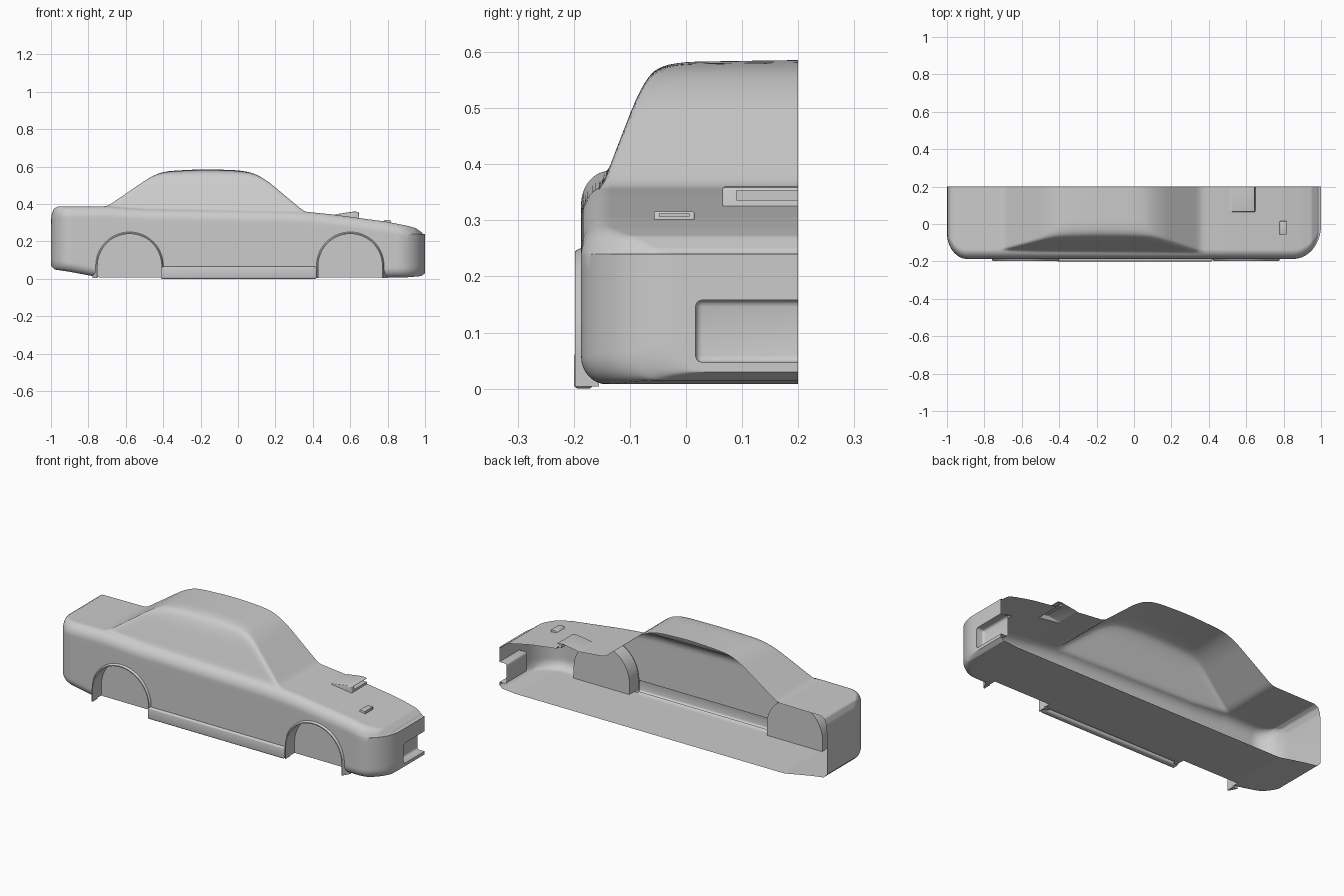
import bpy, bmesh
from math import sin, cos, pi, sqrt

if "Cube" in bpy.data.objects:
    bpy.data.objects.remove(bpy.data.objects["Cube"])


def lerp_curve(pts, x):
    if x <= pts[0][0]:
        return pts[0][1]
    for (a, b), (c, d) in zip(pts, pts[1:]):
        if x <= c:
            return b + (d - b) * (x - a) / (c - a)
    return pts[-1][1]


def soft_curve(pts, x, r):
    # rounded version of a polyline
    return sum(lerp_curve(pts, x + r * k / 4) for k in range(-4, 5)) / 9


def smin(a, b, k):
    h = max(k - abs(a - b), 0)
    return min(a, b) - h * h / (4 * k)


def loft(name, rings):
    # closed solid through a series of closed rings
    bm = bmesh.new()
    rows = [[bm.verts.new(p) for p in ring] for ring in rings]
    n = len(rows[0])
    for r, s in zip(rows, rows[1:]):
        for i in range(n):
            j = (i + 1) % n
            bm.faces.new((r[i], r[j], s[j], s[i]))
    bm.faces.new(rows[0])
    bm.faces.new(rows[-1])
    bmesh.ops.recalc_face_normals(bm, faces=bm.faces)
    me = bpy.data.meshes.new(name)
    bm.to_mesh(me)
    bm.free()
    ob = bpy.data.objects.new(name, me)
    bpy.context.collection.objects.link(ob)
    return ob


def prism(name, outline, y0, y1):
    return loft(name, [[(x, y, z) for x, z in outline] for y in (y0, y1)])


def bevel(ob, width):
    m = ob.modifiers.new("bevel", "BEVEL")
    m.width, m.segments = width, 3
    return ob


def box(name, x0, x1, y0, y1, z0, z1):
    return prism(name, [(x0, z0), (x1, z0), (x1, z1), (x0, z1)], y0, y1)


def arch(name, cx, r0, r1, y0, y1, zb):
    rings = []
    for r, y in ((r0, y0), (r1, y1)):
        ring = [(cx + r * cos(pi * i / 40), y, 0.07 + r * sin(pi * i / 40)) for i in range(41)]
        rings.append(ring + [(cx - r, y, zb), (cx + r, y, zb)])
    return loft(name, rings)


def combine(target, other, op):
    m = target.modifiers.new("bool", "BOOLEAN")
    m.object, m.operation, m.solver = other, op, "EXACT"
    other.hide_render = True
    bpy.context.view_layer.objects.active = target
    bpy.ops.object.modifier_apply(modifier=m.name)
    bpy.data.objects.remove(other)


# Profiles of the deck, underside, cabin length and cabin side
DECK = [(-1, .30), (-.997, .345), (-.985, .375), (-.965, .386), (-.7, .388), (-.5, .375),
        (.3, .362), (.38, .357), (.5, .345), (.8, .305), (.9, .285), (.95, .272),
        (.98, .25), (.993, .225), (1, .19)]
FLOOR = [(-1, .07), (-.98, .05), (-.9, .038), (-.74, .008), (.9, .008), (.98, .015), (1, .03)]
CABIN = [(-.9, .25), (-.44, .565), (-.38, .577), (-.17, .590), (.03, .580), (.12, .555),
         (.36, .355), (.5, .24)]
SIDE = [(-.187, .26), (-.165, .32), (-.1, .49), (-.075, .55), (-.045, .578), (0, .592), (.3, .605)]


def section(x):
    d = 1 - abs(x)
    rx, ry = (.15, .18) if x > 0 else (.11, .14)
    inset = ry * (1 - sqrt(max(0, 1 - ((rx - d) / rx) ** 2))) if d < rx else 0
    w = -.187 + inset
    zt, zb = lerp_curve(DECK, x), lerp_curve(FLOOR, x)
    pts = [(.3 + (w + .045 - .3) * i / 20, zb) for i in range(20)]
    for i in range(9):
        a = pi / 2 * i / 8
        pts.append((w + .045 * (1 - sin(a)), zb + .05 * (1 - cos(a))))
    lo, hi = zb + .05, zt - .06
    pts += [(w, lo + (hi - lo) * i / 14) for i in range(1, 14)]
    top = []
    for i in range(13):
        a = pi / 2 * i / 12
        top.append((w + .05 * (1 - cos(a)), hi + .06 * sin(a)))
    top += [(w + .05 + (.25 - w) * (i / 44) ** 1.4, zt) for i in range(1, 45)]
    cab = soft_curve(CABIN, x, .06)
    for y, z in top:
        c = smin(cab, soft_curve(SIDE, y, .018), .03)
        pts.append((y, -smin(-z, -c, .015)))
    return [(x, y, z) for y, z in pts]


# Body shell
N = 190
body = loft("car_body_half", [section(sin(pi / 2 * (2 * i / N - 1))) for i in range(N + 1)])

# Sill, wheel arch lips, hood scoop and small vent
combine(body, bevel(box("sill", -.42, .42, -.2, -.165, 0, .065), .009), "UNION")
for cx in (-.58, .6):
    combine(body, arch("arch_lip", cx, .198, .175, -.155, -.198, .004), "UNION")
scoop = [(.5, .335), (.53, .347), (.62, .36), (.645, .358), (.65, .31), (.5, .31)]
combine(body, bevel(prism("hood_scoop", scoop, .065, .28), .004), "UNION")
vent = [(.775, .304), (.785, .316), (.815, .316), (.818, .285), (.775, .285)]
combine(body, bevel(prism("hood_vent", vent, -.057, .015), .003), "UNION")

# Wheel wells, intake slots and front grille recess
for cx in (-.58, .6):
    combine(body, arch("wheel_well", cx, .17, .17, -.3, -.12, -.1), "DIFFERENCE")
combine(body, box("scoop_slot", .62, .7, .09, .27, .336, .353), "DIFFERENCE")
combine(body, box("vent_slot", .795, .85, -.047, .005, .3065, .3125), "DIFFERENCE")
combine(body, bevel(box("grille_recess", .955, 1.1, .017, .27, .047, .158), .012), "DIFFERENCE")

# Open the shell at the car's centre plane
bm = bmesh.new()
bm.from_mesh(body.data)
bmesh.ops.bisect_plane(bm, geom=bm.verts[:] + bm.edges[:] + bm.faces[:], dist=1e-5,
                       plane_co=(0, .2, 0), plane_no=(0, 1, 0), clear_outer=True)
bm.to_mesh(body.data)
bm.free()

body.select_set(True)
bpy.context.view_layer.objects.active = body
bpy.ops.object.shade_smooth_by_angle(angle=.6)
